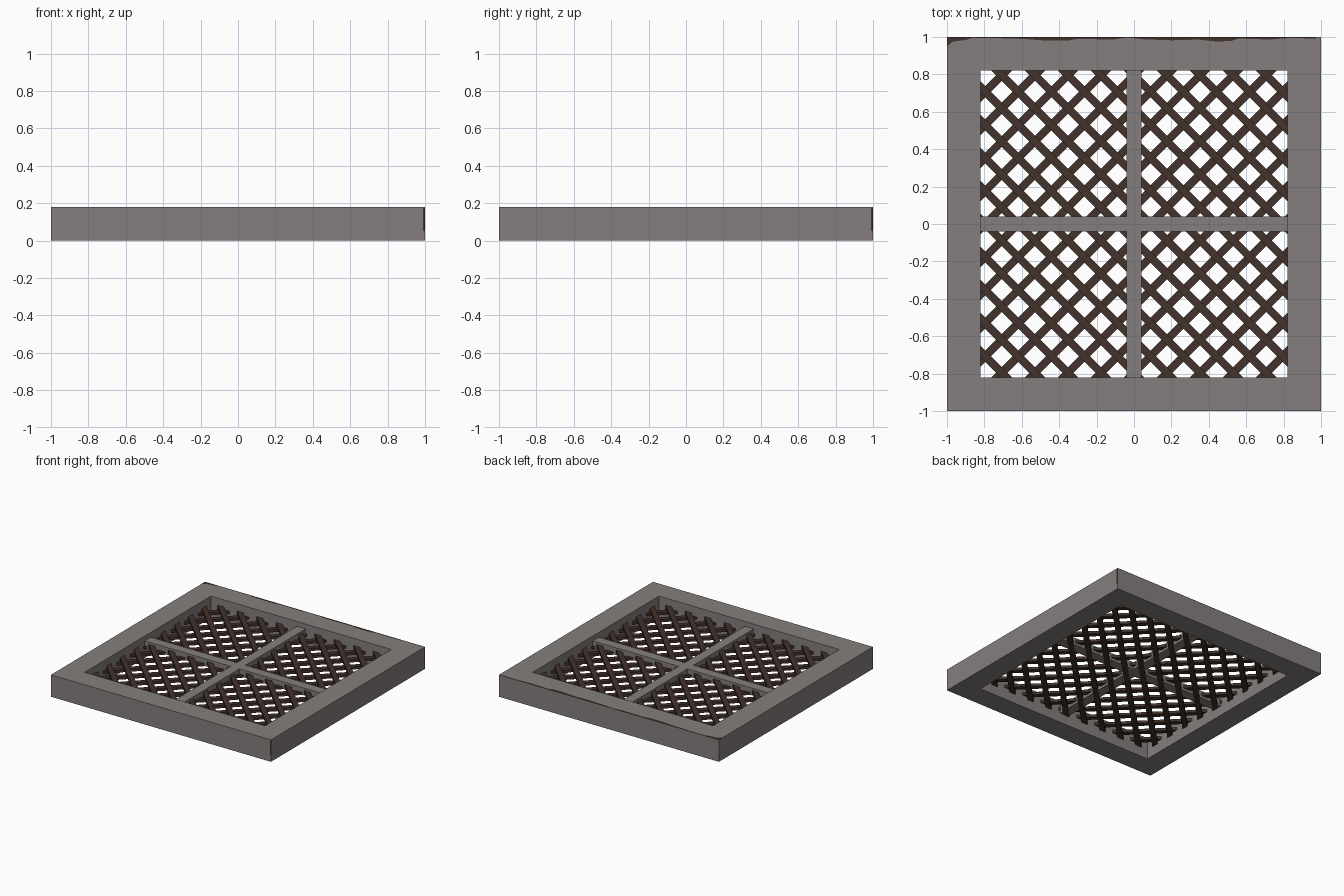
import bpy, bmesh, math
from mathutils import Matrix, Vector

if "Cube" in bpy.data.objects:
    bpy.data.objects.remove(bpy.data.objects["Cube"])


def material(name, col):
    m = bpy.data.materials.new(name)
    m.diffuse_color = (*col, 1)
    m.use_nodes = True
    m.node_tree.nodes["Principled BSDF"].inputs["Base Color"].default_value = m.diffuse_color
    return m


stone = material("warm_grey", (0.232, 0.212, 0.206))
rust = material("dark_brown", (0.056, 0.032, 0.024))


def finish(name, bm, mat):
    bmesh.ops.recalc_face_normals(bm, faces=bm.faces)
    me = bpy.data.meshes.new(name)
    bm.to_mesh(me)
    bm.free()
    me.materials.append(mat)
    ob = bpy.data.objects.new(name, me)
    bpy.context.collection.objects.link(ob)
    return ob


def add_box(bm, lo, hi):
    lo, hi = Vector(lo), Vector(hi)
    mat = Matrix.Translation((lo + hi) / 2) @ Matrix.Diagonal((*(hi - lo), 1))
    bmesh.ops.create_cube(bm, size=1, matrix=mat)


# Square outer frame: closed ring with a rectangular section
IN, H = 0.82, 0.18
bm = bmesh.new()
rings = []
for r, z in ((1, 0), (1, H), (IN, H), (IN, 0)):
    rings.append([bm.verts.new((sx * r, sy * r, z))
                  for sx, sy in ((-1, -1), (1, -1), (1, 1), (-1, 1))])
for i in range(4):
    a, b = rings[i], rings[(i + 1) % 4]
    for j in range(4):
        k = (j + 1) % 4
        bm.faces.new((a[j], a[k], b[k], b[j]))
finish("outer_frame", bm, stone)

# Cross bars dividing the opening into four
for name, hx, hy in (("cross_bar_x", IN, 0.04), ("cross_bar_y", 0.04, IN)):
    bm = bmesh.new()
    add_box(bm, (-hx, -hy, 0.08), (hx, hy, 0.14))
    finish(name, bm, stone)

# Diagonal lattice: two layers of slats, trimmed just inside the frame
PITCH, WIDTH, TRIM = 0.125, 0.042, 0.83


def lattice(name, angle, z0, z1):
    bm = bmesh.new()
    rot = Matrix.Rotation(angle, 3, 'Z')
    for i in range(-10, 10):
        off = (i + 0.5) * PITCH
        add_box(bm, (-1.5, off - WIDTH / 2, z0), (1.5, off + WIDTH / 2, z1))
    bmesh.ops.rotate(bm, verts=bm.verts, cent=(0, 0, 0), matrix=rot)
    for n in ((1, 0, 0), (-1, 0, 0), (0, 1, 0), (0, -1, 0)):
        bmesh.ops.bisect_plane(bm, geom=bm.verts[:] + bm.edges[:] + bm.faces[:],
                               plane_co=Vector(n) * TRIM, plane_no=n, clear_outer=True)
        bmesh.ops.holes_fill(bm, edges=[e for e in bm.edges if e.is_boundary], sides=8)
    finish(name, bm, rust)


lattice("lower_lattice", math.pi / 4, 0.078, 0.10)
lattice("upper_lattice", -math.pi / 4, 0.10, 0.122)

# Thin ragged worn strip along the back top edge
edge = ((-1, 0.05), (-0.97, 0.025), (-0.9, 0.016), (-0.86, 0.004), (-0.74, 0.006),
        (-0.6, 0.01), (-0.46, 0.02), (-0.36, 0.02), (-0.3, 0.01), (-0.12, 0.014),
        (-0.03, 0.003), (0.04, 0.012), (0.2, 0.018), (0.34, 0.014), (0.44, 0.024),
        (0.52, 0.022), (0.56, 0.008), (0.72, 0.014), (0.85, 0.004), (0.97, 0.01))
bm = bmesh.new()
Z = H + 0.0006
cols = [(bm.verts.new((x, 1, Z)), bm.verts.new((x, 1 - d, Z))) for x, d in edge]
for (a, b), (c, d) in zip(cols, cols[1:]):
    bm.faces.new((a, b, d, c))
for f in bm.faces:
    f.normal_update()
finish("worn_edge", bm, rust)

# Small worn chips at the right end of the front and the back end of the right side
bm = bmesh.new()
add_box(bm, (0.99, -1.0006, 0.05), (1, -0.9995, 0.175))
add_box(bm, (0.9995, 0.99, 0.05), (1.0006, 1, 0.175))
finish("worn_corners", bm, rust)
